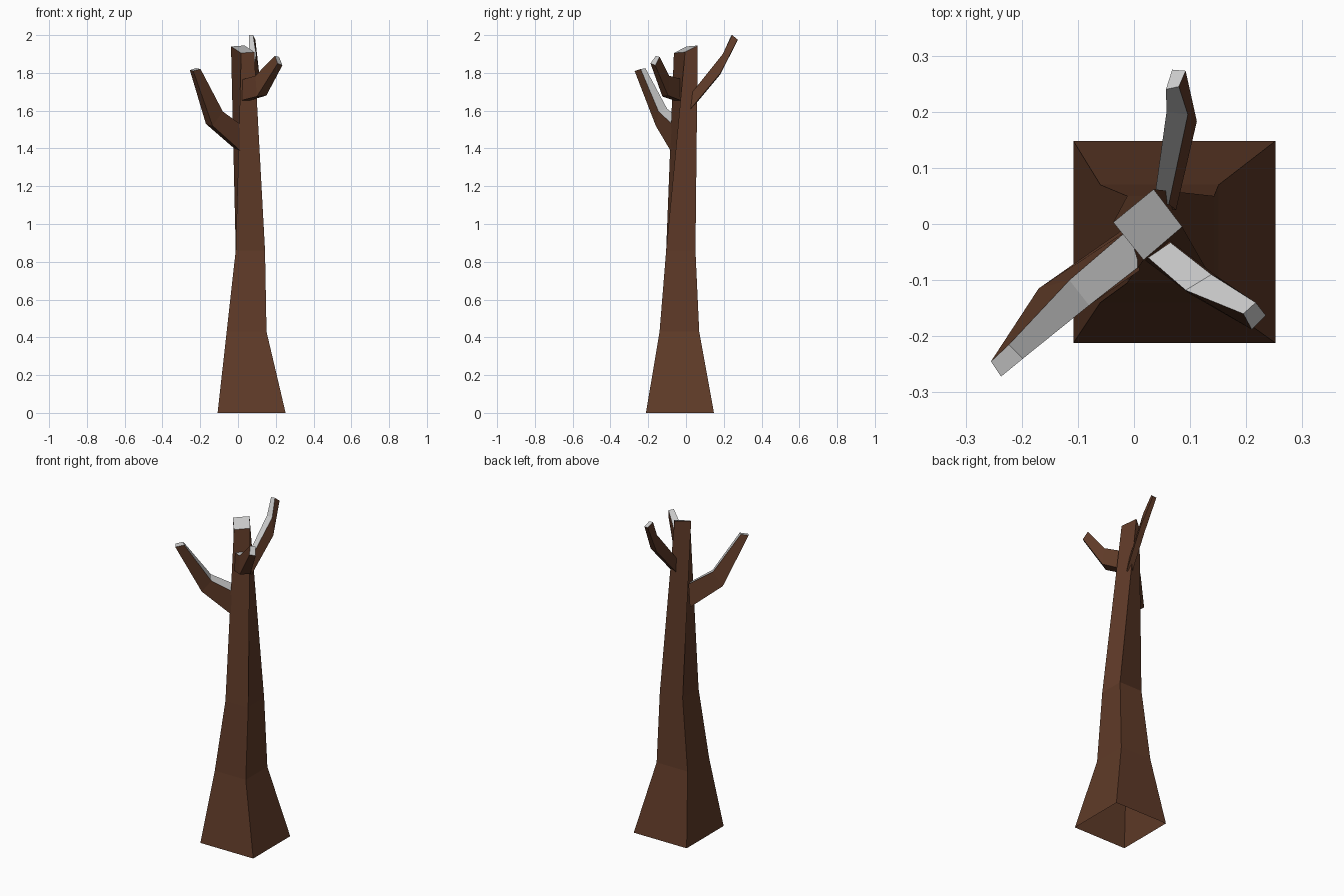
import bpy, bmesh


def make_material(name, color):
    mat = bpy.data.materials.new(name)
    mat.diffuse_color = (*color, 1)
    return mat


BARK = make_material("bark", (0.115, 0.043, 0.021))
PALE = make_material("pale_top", (0.8, 0.8, 0.8))


def loft(name, rings, pale_side=None):
    """Skin four-sided rings, open at the start and capped pale at the end."""
    bm = bmesh.new()
    loops = [[bm.verts.new(p) for p in ring] for ring in rings]
    for a, b in zip(loops, loops[1:]):
        for i in range(4):
            j = (i + 1) % 4
            face = bm.faces.new((a[i], a[j], b[j], b[i]))
            face.material_index = int(i == pale_side)
    bm.faces.new(loops[-1]).material_index = 1
    bmesh.ops.recalc_face_normals(bm, faces=bm.faces)
    mesh = bpy.data.meshes.new(name)
    bm.to_mesh(mesh)
    bm.free()
    mesh.materials.append(BARK)
    mesh.materials.append(PALE)
    obj = bpy.data.objects.new(name, mesh)
    bpy.context.collection.objects.link(obj)
    return obj


def rect(x0, x1, y0, y1, z):
    return [(x0, y0, z), (x1, y0, z), (x1, y1, z), (x0, y1, z)]


# Trunk: flared open base, twisting to a tilted cut top
loft("trunk", [
    rect(-0.108, 0.252, -0.212, 0.148, 0),
    rect(-0.06, 0.151, -0.14, 0.07, 0.43),
    rect(-0.012, 0.143, -0.105, 0.05, 0.86),
    [(0.017, -0.064, 1.905), (0.086, -0.005, 1.91),
     (0.035, 0.062, 1.945), (-0.037, 0.003, 1.94)],
])

# Branches: each ring is lower-left, lower-right, upper-right, upper-left
loft("left_branch", [
    [(-0.02, -0.01, 1.40), (0.01, -0.083, 1.39), (0.01, -0.075, 1.53), (-0.01, -0.01, 1.54)],
    [(-0.17, -0.115, 1.53), (-0.135, -0.16, 1.52), (-0.08, -0.145, 1.595), (-0.115, -0.10, 1.61)],
    [(-0.255, -0.245, 1.815), (-0.237, -0.272, 1.81), (-0.198, -0.24, 1.82), (-0.223, -0.215, 1.825)],
], pale_side=2)

loft("right_branch", [
    [(0.02, -0.065, 1.655), (0.065, -0.03, 1.655), (0.065, -0.033, 1.77), (0.025, -0.06, 1.765)],
    [(0.10, -0.125, 1.675), (0.15, -0.095, 1.68), (0.138, -0.09, 1.785), (0.092, -0.118, 1.785)],
    [(0.21, -0.188, 1.85), (0.235, -0.163, 1.84), (0.217, -0.14, 1.885), (0.195, -0.16, 1.89)],
], pale_side=2)

loft("back_branch", [
    [(0.04, 0.03, 1.61), (0.075, 0.025, 1.61), (0.062, 0.035, 1.70), (0.035, 0.035, 1.70)],
    [(0.075, 0.18, 1.79), (0.112, 0.183, 1.80), (0.096, 0.195, 1.90), (0.058, 0.20, 1.905)],
    [(0.068, 0.275, 1.975), (0.092, 0.273, 1.975), (0.08, 0.245, 2.0), (0.057, 0.24, 2.0)],
], pale_side=2)
